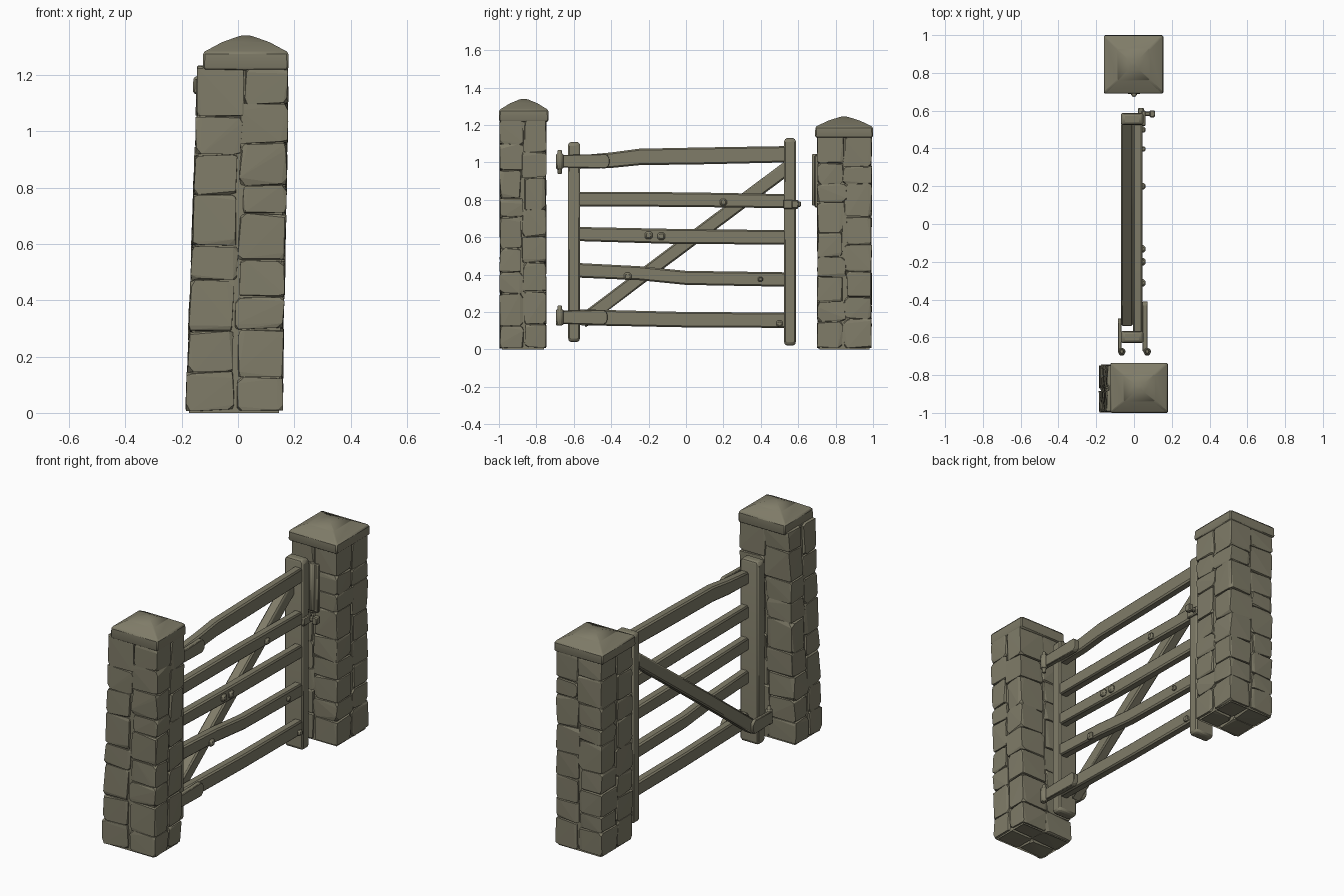
import bpy, bmesh, math, random
from mathutils import Vector

random.seed(7)
cube = bpy.data.objects.get("Cube")
if cube:
    bpy.data.objects.remove(cube, do_unlink=True)

COLOUR = (0.215, 0.202, 0.14, 1)
mat = bpy.data.materials.new("olive_grey")
mat.use_nodes = True
mat.diffuse_color = COLOUR
mat.node_tree.nodes["Principled BSDF"].inputs["Base Color"].default_value = COLOUR


def finish(bm, name, bevel=0.0, smooth=False):
    bmesh.ops.recalc_face_normals(bm, faces=bm.faces)
    me = bpy.data.meshes.new(name)
    bm.to_mesh(me)
    bm.free()
    me.materials.append(mat)
    ob = bpy.data.objects.new(name, me)
    bpy.context.collection.objects.link(ob)
    if bevel:
        mod = ob.modifiers.new("worn_edges", "BEVEL")
        mod.width, mod.segments = bevel, 1
    if smooth:
        bpy.ops.object.select_all(action='DESELECT')
        ob.select_set(True)
        bpy.context.view_layer.objects.active = ob
        bpy.ops.object.shade_smooth_by_angle(angle=math.radians(30))
    return ob


def loft(name, rings, bevel=0.0):
    """Skin a row of equal-sided rings and close both ends."""
    bm = bmesh.new()
    rows = [[bm.verts.new(p) for p in ring] for ring in rings]
    n = len(rows[0])
    for a, b in zip(rows, rows[1:]):
        for i in range(n):
            j = (i + 1) % n
            bm.faces.new((a[i], a[j], b[j], b[i]))
    bm.faces.new(rows[0])
    bm.faces.new(rows[-1])
    return finish(bm, name, bevel, True)


def flat_ring(x0, x1, y0, y1, z):
    return [(x0, y0, z), (x1, y0, z), (x1, y1, z), (x0, y1, z)]


def beam(name, x0, x1, path, bevel=0.008):
    """Timber along y; path holds (y, bottom, top)."""
    return loft(name, [[(x0, y, b), (x1, y, b), (x1, y, t), (x0, y, t)]
                       for y, b, t in path], bevel)


def box(name, x0, x1, y0, y1, z0, z1, bevel=0.005):
    return loft(name, [flat_ring(x0, x1, y0, y1, z) for z in (z0, z1)], bevel)


def rod(name, x, y, z0, z1, r, sides=10):
    ring = [(x + r * math.cos(i * math.tau / sides), y + r * math.sin(i * math.tau / sides))
            for i in range(sides)]
    return loft(name, [[(u, v, z) for u, v in ring] for z in (z0, z1)], 0.004)


def stone(bm, lo, hi, place):
    """One rough block: the hull of a box with randomly chipped corners."""
    pts = []
    for sx in (0, 1):
        for sy in (0, 1):
            for sz in (0, 1):
                side = (sx, sy, sz)
                for axis in range(3):
                    p = []
                    for k in range(3):
                        cut = random.uniform(0.008, 0.03) if k == axis else random.uniform(0, 0.009)
                        p.append(hi[k] - cut if side[k] else lo[k] + cut)
                    pts.append(place(*p))
    verts = [bm.verts.new(p) for p in pts]
    res = bmesh.ops.convex_hull(bm, input=verts)
    spare = {v for v in res["geom_interior"] + res["geom_unused"]
             if isinstance(v, bmesh.types.BMVert)}
    bmesh.ops.delete(bm, geom=list(spare), context='VERTS')


def pillar(name, bottom, top, y0, y1, height, hole):
    """Stone pillar; bottom and top are its x limits at either end."""
    mid = (y0 + y1) / 2

    def place(u, y, z):
        t = z / height
        a = bottom[0] + (top[0] - bottom[0]) * t
        b = bottom[1] + (top[1] - bottom[1]) * t
        return Vector(((a + b) / 2 + u * (b - a) / 0.33, y, z))

    # mortar core, with a socket under the foot
    bm = bmesh.new()
    e = 0.014
    rows = [[bm.verts.new(place(u, y, z)) for u, y in
             ((-.165 + e, y0 + e), (.165 - e, y0 + e), (.165 - e, y1 - e), (-.165 + e, y1 - e))]
            for z in (0.0, height)]
    for i in range(4):
        j = (i + 1) % 4
        bm.faces.new((rows[0][i], rows[0][j], rows[1][j], rows[1][i]))
    bm.faces.new(rows[1])
    base = bm.faces.new(rows[0][::-1])
    bmesh.ops.inset_region(bm, faces=[base], thickness=hole)
    bmesh.ops.translate(bm, verts=base.verts, vec=(0, 0, 0.05))
    finish(bm, name + "_core")

    # four columns of blocks with uneven courses
    bm = bmesh.new()
    for sx in (-1, 1):
        for sy in (-1, 1):
            count = 8 if sx * sy > 0 else 9
            cuts = [0.005] + [height * (i + random.uniform(-.2, .2)) / count
                              for i in range(1, count)] + [height]
            for z0, z1 in zip(cuts, cuts[1:]):
                jx, jy = random.uniform(-.012, .012), random.uniform(-.012, .012)
                xs = (-.165, jx) if sx < 0 else (jx, .165)
                ys = (y0, mid + jy) if sy < 0 else (mid + jy, y1)
                # blocks stop short of the socket unless they are above it
                stone(bm, (xs[0], ys[0], max(z0, 0.005)), (xs[1], ys[1], z1 + 0.004), place)
    finish(bm, name + "_stones")


def cap(name, x0, x1, y0, y1, z0, z1, z2):
    def ring(inset, z):
        w, d = (x1 - x0) / 2 * inset, (y1 - y0) / 2 * inset
        return flat_ring(x0 + w, x1 - w, y0 + d, y1 - d, z)
    rise = z2 - z1
    loft(name, [ring(.04, z0), ring(0, z0 + .012), ring(.01, z1),
                ring(.45, z1 + rise * .6), ring(.82, z2 - .004), ring(.93, z2)], 0.006)


# pillars
pillar("front_pillar", (-.188, .16), (-.145, .182), -.998, -.745, 1.23, 0.06)
cap("front_cap", -.125, .18, -1.0, -.735, 1.215, 1.28, 1.34)
pillar("back_pillar", (-.15, .15), (-.148, .148), .70, .995, 1.14, 0.11)
cap("back_cap", -.16, .155, .69, 1.0, 1.13, 1.19, 1.245)


# gate uprights with chamfered tops
def upright(name, y0, y1, z0, z1):
    loft(name, [flat_ring(-.06, .04, y0 + .008, y1 - .008, z0),
                flat_ring(-.07, .05, y0, y1, z0 + .012),
                flat_ring(-.07, .05, y0, y1, z1 - .015),
                flat_ring(-.055, .035, y0 + .008, y1 - .008, z1)], 0.008)


upright("hinge_upright", -.63, -.567, .04, 1.11)
upright("latch_upright", .525, .587, .02, 1.13)

# five slightly bowed rails
rails = {
    "top_rail": ((-.6, .965, 1.035), (-.4, .97, 1.053), (-.25, .985, 1.073), (.1, .99, 1.08), (.55, 1.0, 1.087)),
    "upper_rail": ((-.6, .765, .842), (0, .762, .84), (.55, .755, .83)),
    "middle_rail": ((-.6, .58, .655), (-.1, .565, .645), (.55, .56, .637)),
    "lower_rail": ((-.6, .385, .463), (-.25, .37, .445), (0, .345, .42), (.55, .335, .412)),
    "bottom_rail": ((-.6, .13, .215), (0, .118, .2), (.55, .115, .197)),
}
for name, path in rails.items():
    beam(name, -.006, .045, path)

# diagonal brace behind the rails
beam("diagonal_brace", -.068, -.006, ((-.54, .115, .205), (-.1, .447, .537), (.535, .92, 1.01)))


# hinges: rounded strap, eye and pin
def hinge(name, x0, x1, end, z0, z1, pin_x):
    zc, r = (z0 + z1) / 2, (z1 - z0) / 2
    path = [(-.675, z0 + .006, z1 - .006), (end - r * .5, z0, z1),
            (end - r * .15, zc - r * .72, zc + r * .72), (end, zc - r * .3, zc + r * .3)]
    beam(name + "_strap", x0, x1, path, 0.003)
    rod(name + "_eye", pin_x, -.675, z0 - .002, z1 + .002, .02)
    rod(name + "_pin", pin_x, -.675, z0 - .03 if z0 > .5 else z0 - .005, z1 + .022, .012)
    box(name + "_bracket", pin_x - .015, pin_x + .015, -.695, -.66, z0 - .005, z0 + .018)


hinge("upper_hinge", .045, .072, -.41, .968, 1.045, .07)
hinge("lower_hinge_left", .045, .072, -.42, .132, .212, .07)
hinge("lower_hinge_right", -.085, -.066, -.5, .132, .212, -.065)

# latch on the gate and catch plate on the back pillar
box("latch_plate", .04, .062, .52, .6, .752, .8)
box("latch_bar", .02, .052, .58, .615, .762, .792)
box("latch_arm", .05, .1, .572, .595, .765, .79)
box("latch_knob", .082, .112, .565, .602, .755, .798)
box("catch_plate", -.035, .035, .688, .72, .76, 1.04)
rod("catch_rod", 0, .688, .77, 1.045, .016)

# pegs on the rail faces
pegs = ((-.2, .61, .02), (-.132, .605, .02), (.2, .787, .018),
        (-.312, .39, .02), (.398, .375, .013), (.5, .138, .016))
for i, (y, z, r) in enumerate(pegs):
    box("peg_%d" % (i + 1), .035, .06, y - r, y + r, z - r, z + r, r * .45)
